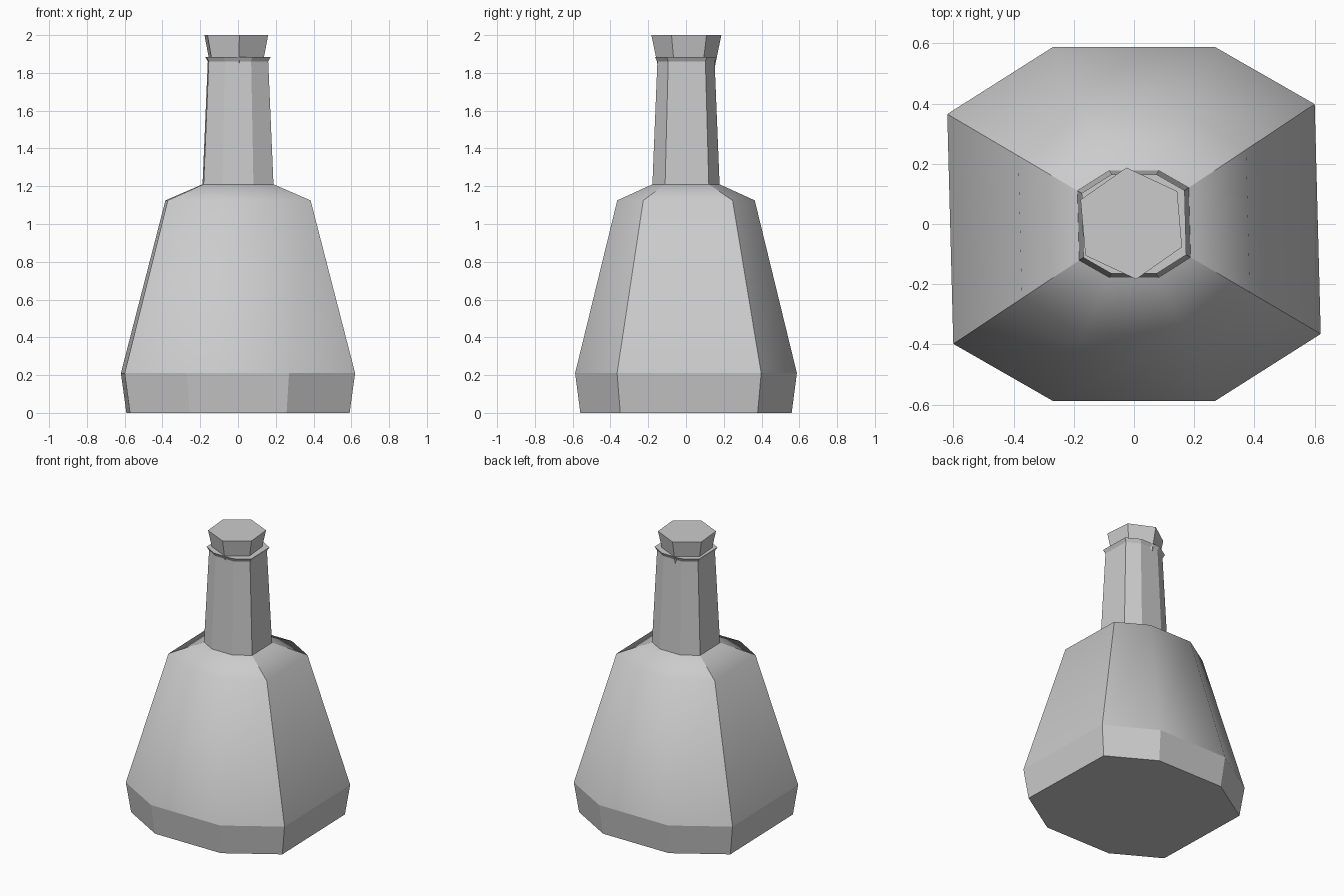
import bpy, bmesh
from math import cos, sin, radians

if "Cube" in bpy.data.objects:
    bpy.data.objects.remove(bpy.data.objects["Cube"])

# Irregular octagon cross-section: half listed, other half is a half-turn copy
HALF = [(0.62, -0.365), (0.60, 0.398), (0.27, 0.587), (-0.27, 0.587)]
OCTAGON = HALF + [(-x, -y) for x, y in HALF]
CORNERS = (0, 1, 4, 5)

# Slightly turned hexagon for the stopper
HEXAGON = [(cos(radians(95 + 60 * k)), sin(radians(95 + 60 * k))) for k in range(6)]


def loft(name, outline, levels, smooth_bands=(), sharp_corners=(), offset=(0, 0)):
    """Stack scaled copies of an outline; levels are (z, scale)."""
    bm = bmesh.new()
    n = len(outline)
    rings = [[bm.verts.new((x * s + offset[0], y * s + offset[1], z)) for x, y in outline]
             for z, s in levels]
    bm.faces.new(rings[0][::-1])
    bm.faces.new(rings[-1])
    for b, (lo, hi) in enumerate(zip(rings, rings[1:])):
        for i in range(n):
            j = (i + 1) % n
            face = bm.faces.new((lo[i], lo[j], hi[j], hi[i]))
            face.smooth = b in smooth_bands
        for i in sharp_corners:
            bm.edges.get((lo[i], hi[i])).smooth = False
    # Flat bands stay crisp against smooth ones
    for e in bm.edges:
        if len({f.smooth for f in e.link_faces}) > 1:
            e.smooth = False
    mesh = bpy.data.meshes.new(name)
    bm.to_mesh(mesh)
    bm.free()
    obj = bpy.data.objects.new(name, mesh)
    bpy.context.collection.objects.link(obj)
    return obj


# Bottle: base, body, shoulder, neck and flared lip
loft("bottle", OCTAGON,
     [(0, 0.953), (0.21, 1.0), (1.125, 0.62), (1.21, 0.303), (1.86, 0.258), (1.885, 0.28)],
     smooth_bands=(1, 2), sharp_corners=CORNERS)

# Stopper: tapered hexagonal cork pushed into the neck
loft("cork_stopper", HEXAGON, [(1.81, 0.147), (1.885, 0.162), (2.0, 0.186)],
     offset=(-0.009, 0.002))
